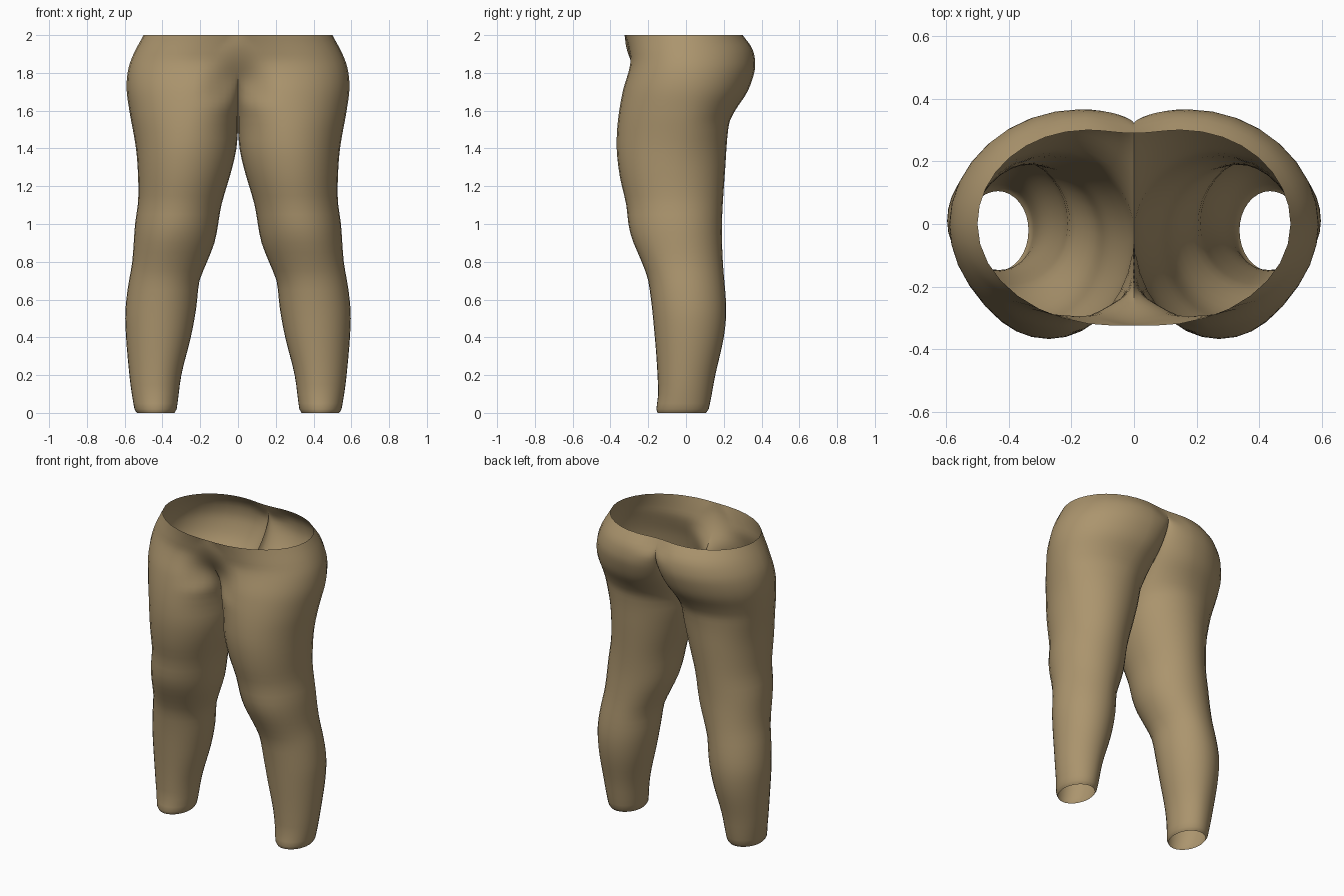
import bpy, bmesh, math

if "Cube" in bpy.data.objects:
    bpy.data.objects.remove(bpy.data.objects["Cube"])

# Measurements up the leg as (height, value) pairs
OUTER_X = [(0, .535), (.02, .548), (.2, .575), (.5, .597), (.65, .585), (.8, .56), (1, .545), (1.12, .529),
           (1.25, .529), (1.4, .54), (1.6, .575), (1.72, .59), (1.82, .581), (1.9, .553), (2, .5)]
INNER_X = [(0, .337), (.02, .325), (.2, .3), (.4, .25), (.55, .222), (.7, .204), (.78, .172),
           (.9, .125), (1, .105), (1.1, .088), (1.3, .03), (1.42, .005), (1.48, .003)]
FRONT_Y = [(0, -.15), (.02, -.157), (.1, -.147), (.4, -.165), (.7, -.2), (.8, -.235), (.92, -.285), (1, -.305),
           (1.1, -.316), (1.25, -.35), (1.4, -.367), (1.55, -.36), (1.7, -.335), (1.85, -.295), (1.93, -.305), (2, -.325)]
BACK_Y = [(0, .105), (.02, .12), (.2, .155), (.4, .2), (.55, .213), (.8, .195), (1, .19), (1.3, .208),
          (1.53, .228), (1.6, .26), (1.7, .325), (1.8, .361), (1.86, .366), (1.93, .35), (2, .3)]
SIDE_Y = [(0, -.02), (.5, .01), (.9, -.03), (1.3, -.06), (1.5, -.03), (1.75, 0), (2, 0)]
FRONT_X = [(0, .435), (.5, .41), (.8, .37), (1.1, .31), (1.4, .275), (1.7, .24), (1.85, .2), (2, .06)]
BACK_X = [(0, .435), (.5, .41), (.8, .36), (1.1, .31), (1.5, .26), (1.7, .2), (1.85, .17), (2, .15)]
# Centre seam, from the crotch up to the waist
CROTCH = 1.5
SEAM_FRONT = [(1.5, -.03), (1.58, -.07), (1.65, -.14), (1.75, -.225), (1.85, -.285), (1.93, -.315), (2, -.325)]
SEAM_BACK = [(1.5, -.03), (1.58, .04), (1.65, .11), (1.75, .225), (1.85, .3), (1.92, .322), (2, .29)]


def curve(pts, z):
    """Smooth curve through the pairs, held level past its ends."""
    if z <= pts[0][0]:
        return pts[0][1]
    if z >= pts[-1][0]:
        return pts[-1][1]
    i = max(k for k in range(len(pts) - 1) if pts[k][0] <= z)

    def slope(k):
        a, b = pts[max(k - 1, 0)], pts[min(k + 1, len(pts) - 1)]
        return (b[1] - a[1]) / (b[0] - a[0])
    (z0, v0), (z1, v1) = pts[i], pts[i + 1]
    h = z1 - z0
    t = (z - z0) / h
    return ((2*t**3 - 3*t*t + 1) * v0 + (t**3 - 2*t*t + t) * h * slope(i)
            + (3*t*t - 2*t**3) * v1 + (t**3 - t*t) * h * slope(i + 1))


def smooth(a, b, z):
    t = min(max((z - a) / (b - a), 0), 1)
    return t * t * (3 - 2 * t)


def quarter(mid, end, blend=0, n=8):
    """Quarter ellipse from a side point (mid) to a peak (end); blend softens the side."""
    out = []
    for k in range(n + 1):
        a = k / n * math.pi / 2
        u, e = 1 - math.cos(a), math.sin(a)
        f = e * (1 - blend) + blend * (1 - math.cos(math.pi * u)) / 2
        out.append((mid[0] + (end[0] - mid[0]) * u, mid[1] + (end[1] - mid[1]) * f))
    return out


def ring(z):
    """Section of one side, from the inner front round the outside to the inner back."""
    side = curve(SIDE_Y, z)
    front = (curve(FRONT_X, z), curve(FRONT_Y, z))
    back = (curve(BACK_X, z), curve(BACK_Y, z))
    outer = (curve(OUTER_X, z), side)
    if z < CROTCH - 1e-4:
        inner_f = inner_b = (max(curve(INNER_X, z), .003), side)
    else:
        inner_f, inner_b = (0, curve(SEAM_FRONT, z)), (0, curve(SEAM_BACK, z))
    pts = quarter(inner_f, front, smooth(1.6, 1.82, z))
    pts += quarter(outer, front)[::-1][1:]
    pts += quarter(outer, back)[1:]
    pts += quarter(inner_b, back, smooth(1.88, 1.96, z))[::-1][1:]
    return pts


# One side of the leggings, lofted from hem to waist
levels = [0, .008, .02] + [.05 * k for k in range(1, 30)] + [1.5 + .025 * k for k in range(21)]
bm = bmesh.new()
rows = [[bm.verts.new((x, y, z)) for x, y in ring(z)] for z in levels]
for low, high in zip(rows, rows[1:]):
    for j in range(len(low) - 1):
        bm.faces.new((low[j], low[j + 1], high[j + 1], high[j]))
bmesh.ops.remove_doubles(bm, verts=bm.verts, dist=.0005)
mesh = bpy.data.meshes.new("leggings")
bm.to_mesh(mesh)
bm.free()

leggings = bpy.data.objects.new("leggings", mesh)
bpy.context.collection.objects.link(leggings)
tan = bpy.data.materials.new("tan fabric")
tan.diffuse_color = (.41, .30, .155, 1)
tan.use_nodes = True
tan.node_tree.nodes["Principled BSDF"].inputs["Base Color"].default_value = tan.diffuse_color
mesh.materials.append(tan)

# Other side
mirror = leggings.modifiers.new("mirror", 'MIRROR')
mirror.use_mirror_merge = True
mirror.merge_threshold = .001

bpy.context.view_layer.objects.active = leggings
leggings.select_set(True)
bpy.ops.object.modifier_apply(modifier="mirror")
bpy.ops.object.shade_smooth_by_angle(angle=math.radians(60))
